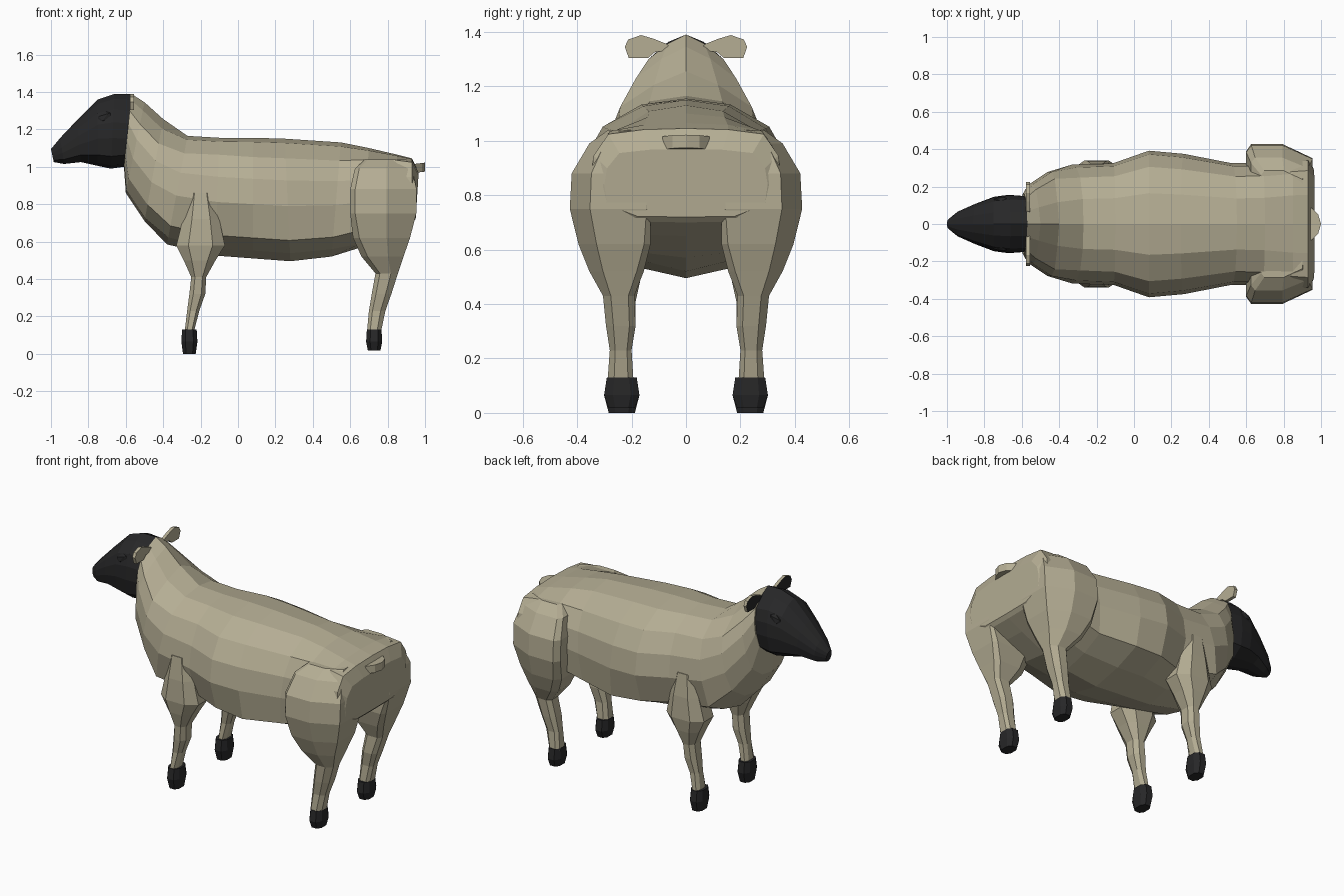
import bpy, bmesh, math
from mathutils import Vector

if "Cube" in bpy.data.objects:
    bpy.data.objects.remove(bpy.data.objects["Cube"])


def material(name, rgb):
    m = bpy.data.materials.new(name)
    m.diffuse_color = (*rgb, 1)
    m.use_nodes = True
    m.node_tree.nodes["Principled BSDF"].inputs["Base Color"].default_value = m.diffuse_color
    return m


WOOL = material("wool", (0.46, 0.42, 0.295))
DARK = material("dark skin", (0.02, 0.02, 0.021))


def finish(name, bm, mats, mirror=False):
    bmesh.ops.recalc_face_normals(bm, faces=bm.faces)
    me = bpy.data.meshes.new(name)
    bm.to_mesh(me)
    bm.free()
    for m in mats:
        me.materials.append(m)
    ob = bpy.data.objects.new(name, me)
    bpy.context.collection.objects.link(ob)
    if mirror:
        mod = ob.modifiers.new("mirror", 'MIRROR')
        mod.use_axis = (False, True, False)
    return ob


def loft(rings):
    """Skin a list of equally sized point rings and cap both ends."""
    bm = bmesh.new()
    vs = [[bm.verts.new(p) for p in r] for r in rings]
    n = len(vs[0])
    for a, b in zip(vs, vs[1:]):
        for i in range(n):
            j = (i + 1) % n
            bm.faces.new((a[i], a[j], b[j], b[i]))
    bm.faces.new(vs[0])
    bm.faces.new(vs[-1])
    return bm


def prism(outline, offset):
    """Extrude a flat outline by an offset vector."""
    off = Vector(offset)
    return loft([outline, [Vector(p) + off for p in outline]])


# half cross-sections (width, height), from spine to belly
ROUND = [(0, 1), (.42, .965), (.78, .84), (.95, .66), (1, .45), (.93, .17), (.5, .065), (0, 0)]
PEAKED = [(0, 1), (.42, .91), (.87, .76), (1, .59), (1, .38), (.85, .16), (.45, .03), (0, 0)]
BOXY = [(0, 1), (.45, .99), (.82, .95), (.97, .72), (1, .48), (.97, .18), (.6, 0), (0, 0)]


def section(xt, zt, xb, zb, hw, shape, tuck=1):
    """Ring blended from round towards peaked (shape > 0) or boxy (shape < 0)."""
    half = []
    for (y0, h0), (y1, h1) in zip(ROUND, PEAKED if shape > 0 else BOXY):
        y, h = y0 + (y1 - y0) * abs(shape), h0 + (h1 - h0) * abs(shape)
        y *= hw * (tuck if h < .4 else 1)
        half.append((xb + (xt - xb) * h, y, zb + (zt - zb) * h))
    return half + [(x, -y, z) for x, y, z in half[-2:0:-1]]


OCT = [(1, -.5), (1, .5), (.5, 1), (-.5, 1), (-1, .5), (-1, -.5), (-.5, -1), (.5, -1)]
HAUNCH = [(1, -.9), (1, .5), (.1, 1), (-.85, 1), (-1, .75), (-1, -.5), (-.5, -1), (.95, -1)]


def limb_ring(z, x0, x1, y0, y1, t=0):
    """Eight-sided ring at height z, blended from octagon to haunch shape."""
    cx, cy, rx, ry = (x0 + x1) / 2, (y0 + y1) / 2, (x1 - x0) / 2, (y1 - y0) / 2
    return [(cx + rx * (a + (c - a) * t), cy + ry * (b + (d - b) * t), z)
            for (a, b), (c, d) in zip(OCT, HAUNCH)]


# torso and neck: top x, top z, bottom x, bottom z, half width, shape, tuck
torso = [
    (-.57, 1.39, -.61, 1.00, .160, .9),
    (-.50, 1.345, -.60, .86, .212, 1),
    (-.40, 1.255, -.50, .71, .278, 1),
    (-.27, 1.165, -.38, .585, .318, 0),
    (-.10, 1.155, -.12, .525, .325, -.15, .86),
    (.08, 1.155, .08, .51, .392, 0, .92),
    (.25, 1.15, .28, .495, .375, 0),
    (.55, 1.13, .50, .52, .325, 0),
    (.70, 1.10, .66, .57, .325, -.4),
    (.85, 1.065, .83, .65, .345, -.8),
    (.93, 1.045, .93, .70, .350, -.9),
    (.966, .97, .95, .72, .300, -.9),
]
finish("torso", loft([section(*r) for r in torso]), [WOOL])

# head tapering to the muzzle
head = [
    (-.57, 1.39, -.61, 1.00, .150, .9),
    (-.66, 1.39, -.68, .99, .156, .6),
    (-.75, 1.36, -.75, 1.005, .145, .6),
    (-.86, 1.25, -.84, 1.025, .108, .5),
    (-.95, 1.155, -.93, 1.015, .068, .4),
    (-1.0, 1.095, -.985, 1.025, .025, .2),
]
finish("head", loft([section(*r) for r in head]), [DARK])

# eyes: flattened low-poly bumps
bm = bmesh.new()
bmesh.ops.create_icosphere(bm, subdivisions=1, radius=1)
for v in bm.verts:
    x, z = v.co.x * .05, v.co.z * .032
    v.co = (x - .71, v.co.y * .022 + .124, z + x * .3 + 1.265)
finish("eyes", bm, [DARK], True)

# ears: thin plates, dark on the face side
ear = [(.05, 1.335), (.07, 1.355), (.12, 1.375), (.165, 1.388), (.212, 1.372), (.225, 1.345), (.21, 1.303),
       (.14, 1.303), (.115, 1.325)]
bm = prism([(-.577, y, z) for y, z in ear], (.02, 0, 0))
bmesh.ops.recalc_face_normals(bm, faces=bm.faces)
for f in bm.faces:
    f.material_index = 1 if f.normal.x < -.5 else 0
finish("ears", bm, [WOOL, DARK], True)

# tail: short bowed stub
side = [(.90, .098), (.95, .085), (.985, .05)]
outline = side + [(1.0, 0)] + [(x, -y) for x, y in side[::-1]] + [(.92, 0)]
finish("tail", prism([(x, y, .962 + (x - .9) * .12) for x, y in outline], (0, 0, .048)), [WOOL])

# hind legs: z, x range, y range, haunch amount
hind = [
    (1.04, .68, .90, .10, .285, 1),
    (.99, .625, .93, .13, .355, 1),
    (.88, .60, .955, .13, .42, 1),
    (.75, .60, .953, .13, .427, 1),
    (.62, .615, .92, .13, .395, .8),
    (.52, .66, .885, .155, .355, .6),
    (.43, .735, .855, .19, .305, .3),
    (.32, .715, .82, .185, .294, .2),
    (.23, .70, .788, .20, .28, .2),
    (.12, .69, .765, .193, .288, .2),
]
finish("hind_legs", loft([limb_ring(*r) for r in hind]), [WOOL], True)

# front legs with shoulder muscle
front = [
    (.86, -.265, -.135, .20, .322),
    (.72, -.295, -.10, .17, .337),
    (.58, -.33, -.07, .15, .340),
    (.50, -.29, -.12, .165, .325),
    (.41, -.25, -.17, .185, .300),
    (.32, -.26, -.175, .185, .294),
    (.23, -.272, -.207, .20, .28),
    (.12, -.285, -.235, .193, .288),
]
finish("front_legs", loft([limb_ring(*r) for r in front]), [WOOL], True)

# hooves
for name, cx, base in (("hind_hooves", .728, .018), ("front_hooves", -.26, 0)):
    rows = [(.13, .039, .055), (.065, .043, .065), (base, .034, .048)]
    rings = [limb_ring(z, cx - rx, cx + rx, .236 - ry, .236 + ry) for z, rx, ry in rows]
    finish(name, loft(rings), [DARK], True)
